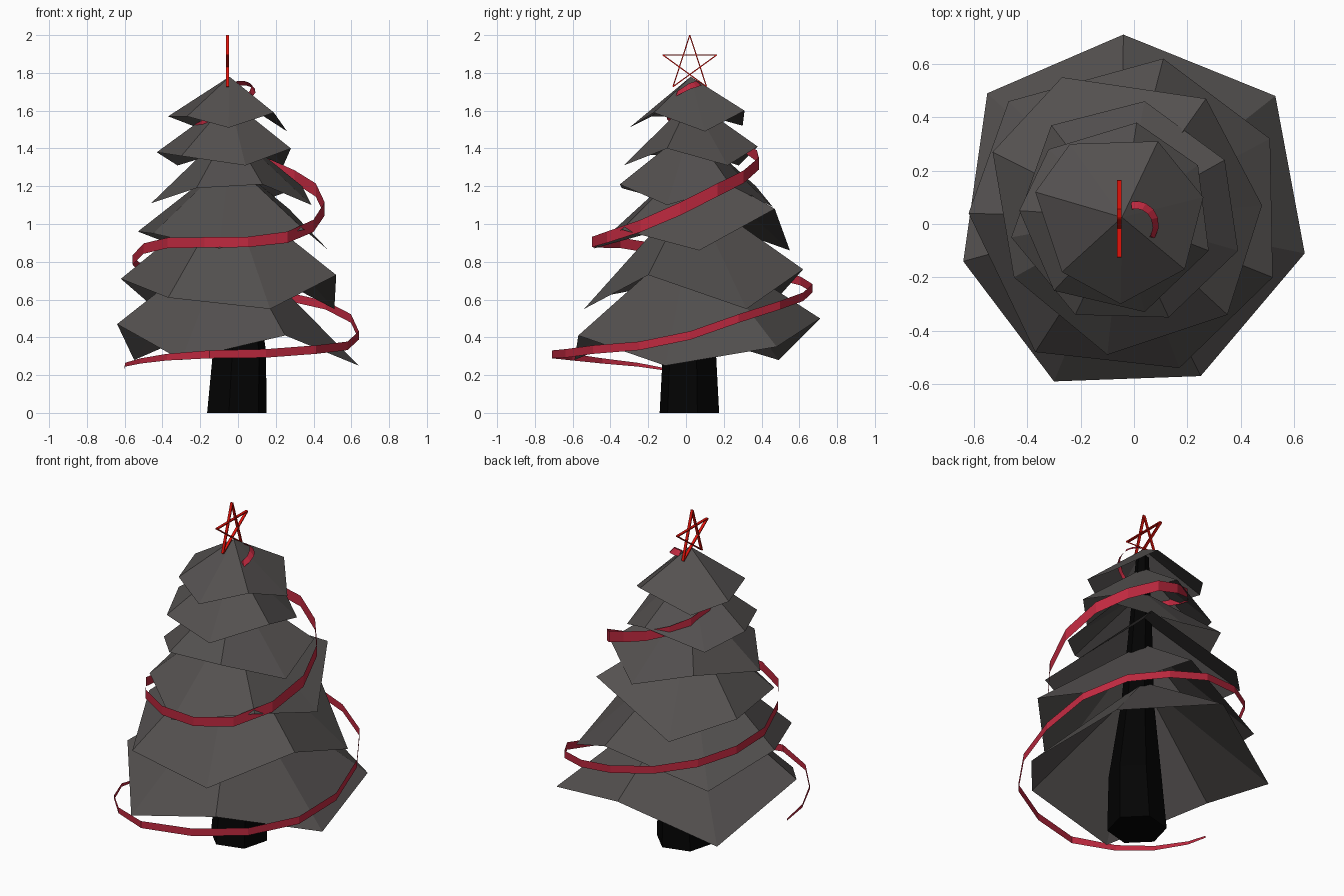
import bpy, bmesh
from math import sin, cos, radians, tau, ceil
from mathutils import Vector

cube = bpy.data.objects.get("Cube")
if cube:
    bpy.data.objects.remove(cube, do_unlink=True)


def material(name, color):
    mat = bpy.data.materials.new(name)
    mat.use_nodes = True
    mat.diffuse_color = (*color, 1)
    bsdf = next(n for n in mat.node_tree.nodes if n.type == "BSDF_PRINCIPLED")
    bsdf.inputs["Base Color"].default_value = (*color, 1)
    return mat


def build(name, bm, mat):
    mesh = bpy.data.meshes.new(name)
    bm.to_mesh(mesh)
    bm.free()
    mesh.materials.append(mat)
    obj = bpy.data.objects.new(name, mesh)
    bpy.context.collection.objects.link(obj)
    return obj


def loft(bm, lower, upper):
    """Join two equal closed rings of vertices with quads."""
    for i in range(len(lower)):
        j = (i + 1) % len(lower)
        bm.faces.new((lower[i], lower[j], upper[j], upper[i]))


foliage = material("charcoal foliage", (0.088, 0.081, 0.079))
bark = material("black bark", (0.001, 0.001, 0.001))
ribbon_red = material("ribbon red", (0.52, 0.022, 0.05))
star_red = material("star red", (0.75, 0.006, 0.003))


# Foliage tiers: open seven-sided cones with an uneven hem
def tier(name, apex, hem):
    bm = bmesh.new()
    top = bm.verts.new((-0.045, 0.025, apex))
    ring = [bm.verts.new(p) for p in reversed(hem)]
    for i, v in enumerate(ring):
        bm.faces.new((v, ring[(i + 1) % len(ring)], top))
    build(name, bm, foliage)


tier("foliage_tier_bottom", .94,
     ((-.04, .71, .5), (.53, .48, .35), (.64, -.11, .25), (.25, -.57, .41),
      (-.3, -.59, .28), (-.64, -.14, .47), (-.55, .49, .28)))
tier("foliage_tier_second", 1.18,
     ((.11, .62, .76), (.51, .32, .55), (.52, -.2, .73), (.17, -.54, .55),
      (-.37, -.48, .61), (-.62, .04, .71), (-.47, .46, .58)))
tier("foliage_tier_third", 1.34,
     ((.27, .47, 1.08), (.48, .07, .86), (.35, -.34, .97), (-.1, -.49, .87),
      (-.45, -.2, .95), (-.53, .27, .96), (-.27, .55, .86)))
tier("foliage_tier_fourth", 1.51,
     ((.04, .46, 1.09), (.34, .24, 1.2), (.39, -.1, 1.1), (.13, -.35, 1.21),
      (-.22, -.34, 1.19), (-.46, -.05, 1.11), (-.31, .37, 1.2)))
tier("foliage_tier_fifth", 1.66,
     ((.01, .38, 1.41), (.24, .22, 1.31), (.28, -.1, 1.4), (.04, -.33, 1.31),
      (-.3, -.25, 1.36), (-.43, .05, 1.38), (-.32, .28, 1.31)))
tier("foliage_tier_top", 1.78,
     ((.09, .31, 1.6), (.26, .1, 1.49), (.19, -.17, 1.59), (-.05, -.3, 1.51),
      (-.27, -.18, 1.57), (-.37, .12, 1.57), (-.24, .3, 1.52)))

# Trunk: slightly crooked, tapering six-sided column
bm = bmesh.new()
rings = []
for x, z, r in ((-.006, 0, .163), (.008, .33, .145), (-.01, .8, .09),
                (-.03, 1.25, .065), (-.045, 1.73, .035)):
    rings.append([bm.verts.new((x + r * cos((i + .25) * tau / 6),
                                .018 + r * sin((i + .25) * tau / 6), z)) for i in range(6)])
for lower, upper in zip(rings, rings[1:]):
    loft(bm, lower, upper)
bm.faces.new(rings[0][::-1])
bm.faces.new(rings[-1])
build("trunk", bm, bark)

# Ribbon: upright band winding up the tree, as (angle, radius, height, width)
path = ((190, .61, .23, .012), (203, .65, .255, .02), (238, .71, .295, .035),
        (258, .725, .31, .042), (283, .655, .315, .045), (337, .63, .355, .045),
        (362, .64, .41, .045), (385, .66, .5, .045), (407, .68, .57, .045),
        (447, .67, .66, .045), (535, .56, .81, .05), (558, .525, .87, .055),
        (583, .51, .9, .055), (636, .5, .905, .055), (662, .494, .93, .06),
        (689, .466, .99, .065), (716, .46, 1.08, .07), (742, .444, 1.18, .07),
        (789, .413, 1.32, .065), (850, .3, 1.44, .05), (875, .26, 1.49, .045),
        (930, .16, 1.55, .035), (990, .07, 1.61, .03), (1045, .085, 1.69, .03),
        (1095, .08, 1.73, .03), (1140, .075, 1.745, .025), (1178, .07, 1.745, .025))
samples = [Vector(path[0])]
for a, b in zip(path, path[1:]):
    steps = ceil((b[0] - a[0]) / 27)
    samples += [Vector(a).lerp(Vector(b), (k + 1) / steps) for k in range(steps)]
bm = bmesh.new()
last = None
for angle, r, z, width in samples:
    a = radians(angle)
    lean = max(0, z - 1.6) * .1    # the loose end lies flatter on the crown
    pair = [bm.verts.new(((r - s * lean) * cos(a), (r - s * lean) * sin(a),
                          z + s * width / 2)) for s in (-1, 1)]
    if last:
        bm.faces.new((last[0], pair[0], pair[1], last[1]))
    last = pair
build("ribbon", bm, ribbon_red)

# Star: five crossing bars in an upright plane
bm = bmesh.new()
centre = Vector((-.055, .02, 1.849))
tips = [centre + .151 * Vector((0, sin(i * tau / 5), cos(i * tau / 5))) for i in range(5)]
across = Vector((.008, 0, 0))
for i in range(5):
    start, end = tips[i], tips[(i + 2) % 5]
    side = (end - start).normalized().cross(Vector((1, 0, 0))) * .003
    ends = [[bm.verts.new(p + across * u + side * v)
             for u, v in ((-1, -1), (1, -1), (1, 1), (-1, 1))] for p in (start, end)]
    loft(bm, *ends)
    bm.faces.new(ends[0][::-1])
    bm.faces.new(ends[1])
bmesh.ops.recalc_face_normals(bm, faces=bm.faces)
build("star", bm, star_red)
